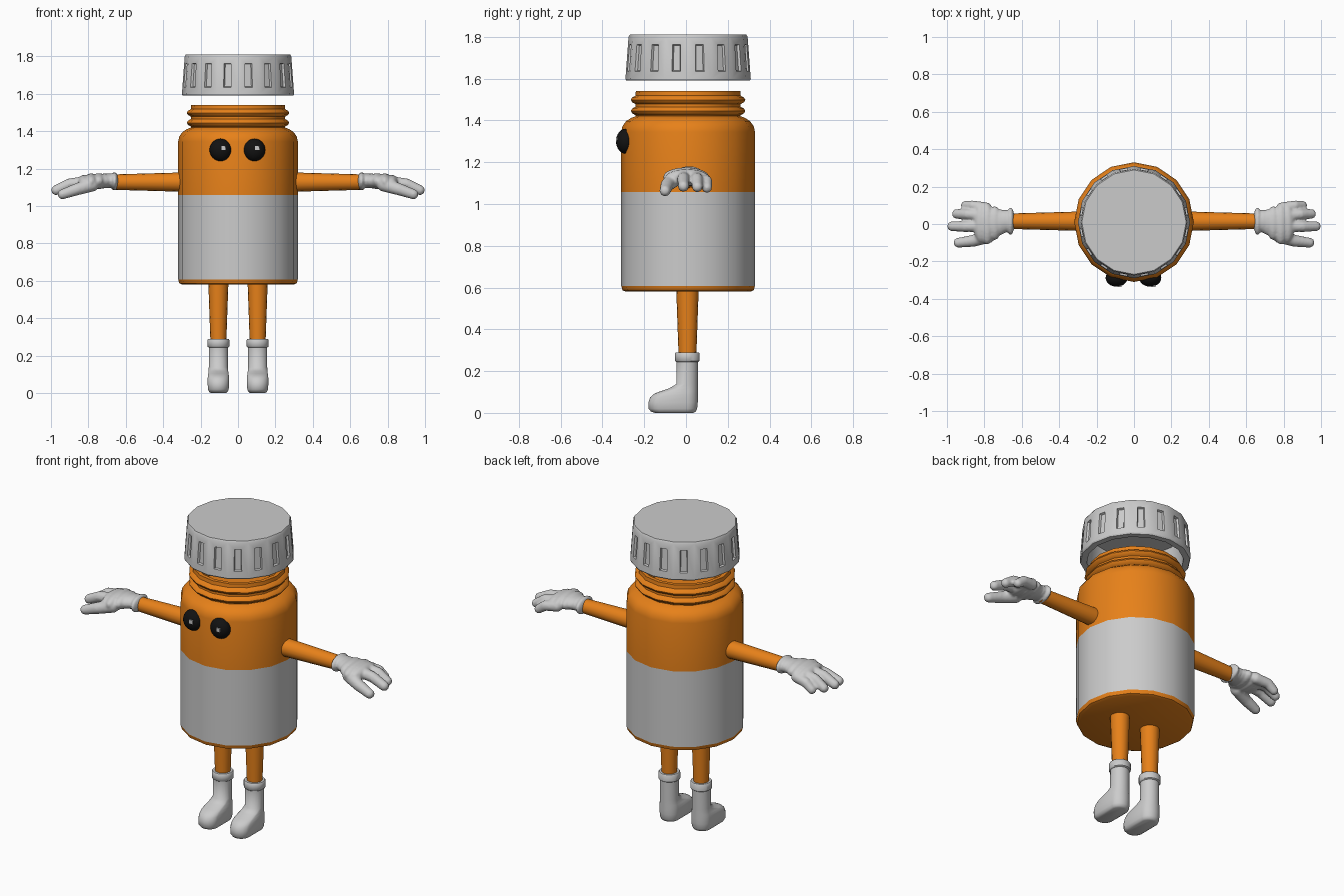
import bpy, bmesh, math
from mathutils import Vector, Matrix

if "Cube" in bpy.data.objects:
    bpy.data.objects.remove(bpy.data.objects["Cube"])

CY = 0.01      # the bottle sits slightly behind the origin
SIDES = 16


def material(name, rgb):
    m = bpy.data.materials.new(name)
    m.diffuse_color = (*rgb, 1)
    m.use_nodes = True
    m.node_tree.nodes["Principled BSDF"].inputs["Base Color"].default_value = m.diffuse_color
    return m


orange = material("orange", (0.80, 0.22, 0.01))
black = material("black", (0.006, 0.006, 0.006))


def finish(bm, name, mat=None, angle=35, mirror=False):
    me = bpy.data.meshes.new(name)
    bm.to_mesh(me)
    bm.free()
    ob = bpy.data.objects.new(name, me)
    bpy.context.collection.objects.link(ob)
    if mat:
        me.materials.append(mat)
    bpy.ops.object.select_all(action='DESELECT')
    ob.select_set(True)
    bpy.context.view_layer.objects.active = ob
    bpy.ops.object.shade_smooth_by_angle(angle=math.radians(angle))
    if mirror:
        ob.modifiers.new("mirror", 'MIRROR').use_mirror_merge = False
    return ob


def loft(rings, start=True, end=True):
    """Skin a stack of equal-length point rings, optionally capped."""
    bm = bmesh.new()
    vs = [[bm.verts.new(p) for p in r] for r in rings]
    n = len(vs[0])
    for a, b in zip(vs, vs[1:]):
        for i in range(n):
            j = (i + 1) % n
            bm.faces.new((a[i], a[j], b[j], b[i]))
    if start:
        bm.faces.new(vs[0][::-1])
    if end:
        bm.faces.new(vs[-1])
    return bm


def turn(i, n=SIDES, off=0.0):
    a = 2 * math.pi * (i + off) / n
    return math.cos(a), math.sin(a)


def lathe(profile, x=0, y=CY, **caps):
    return loft([[(x + r * turn(i)[0], y + r * turn(i)[1], z) for i in range(SIDES)]
                 for r, z in profile], **caps)


# Bottle: base, wrapped label, shoulder with threaded open neck
finish(lathe([(0.298, 0.58), (0.314, 0.587), (0.32, 0.608)], end=False), "bottle_base", orange)
finish(lathe([(0.32, 0.608), (0.32, 1.058)], start=False, end=False), "label")
neck = [(0.32, 1.058), (0.32, 1.345), (0.314, 1.372), (0.297, 1.396), (0.272, 1.412), (0.25, 1.42)]
for z in (1.445, 1.498):
    neck += [(0.252, z - 0.02), (0.268, z - 0.011), (0.274, z), (0.268, z + 0.011), (0.252, z + 0.02)]
neck += [(0.25, 1.54), (0.228, 1.54), (0.228, 1.40)]
finish(lathe(neck, start=False), "bottle_top", orange)

# Cap: hollow below, one recessed groove on each side face
bm = lathe([(0.255, 1.77), (0.262, 1.59), (0.296, 1.59), (0.30, 1.598), (0.285, 1.80), (0.279, 1.81)])
bm.normal_update()
sides = []
for f in bm.faces:
    c = f.calc_center_median()
    if math.hypot(c.x, c.y - CY) > 0.27 and 1.65 < c.z < 1.75:
        sides.append(f)
bmesh.ops.inset_individual(bm, faces=sides, thickness=0.037, use_even_offset=True)
bmesh.ops.inset_individual(bm, faces=sides, thickness=0.004, depth=-0.012, use_even_offset=True)
finish(bm, "cap", angle=30)

# Eyes with square highlights
for s, side in ((-1, "left"), (1, "right")):
    x = s * 0.09 - 0.003
    bm = bmesh.new()
    bmesh.ops.create_uvsphere(bm, u_segments=24, v_segments=16, radius=1,
                              matrix=Matrix.Translation((x, -0.288, 1.30)) @ Matrix.Diagonal((0.059, 0.047, 0.06, 1)))
    finish(bm, "eye_" + side, black, 60)
    bm = bmesh.new()
    bmesh.ops.create_cube(bm, size=1, matrix=Matrix.Translation((x + 0.016, -0.33, 1.31))
                          @ Matrix.Diagonal((0.022, 0.012, 0.022, 1)))
    finish(bm, "eye_highlight_" + side)

# Arms
AY, AZ = 0.015, 1.128
arm = [[(x, AY + r * turn(i)[0], AZ + r * turn(i)[1]) for i in range(SIDES)]
       for x, r in ((0.28, 0.052), (0.67, 0.041))]
finish(loft(arm), "arms", orange, mirror=True)

# Gloves: cuff, palm, three fingers and a thumb fused together
bm = bmesh.new()


def blob(c, size):
    bmesh.ops.create_uvsphere(bm, u_segments=14, v_segments=10, radius=1,
                              matrix=Matrix.Translation(c) @ Matrix.Diagonal((*size, 1)))


def digit(points, r0, r1):
    steps = 8
    total = (len(points) - 1) * steps
    for k in range(total + 1):
        s = min(k // steps, len(points) - 2)
        p = Vector(points[s]).lerp(Vector(points[s + 1]), k / steps - s)
        r = r0 + (r1 - r0) * k / total
        blob(p, (r, r, r))


blob((0.66, AY, 1.133), (0.022, 0.076, 0.049))
for x, y, z, wy, wz in ((0.69, AY, 1.135, 0.062, 0.040), (0.715, 0.01, 1.134, 0.070, 0.040),
                        (0.745, 0.005, 1.133, 0.092, 0.043), (0.785, 0.0, 1.13, 0.112, 0.045),
                        (0.82, 0.005, 1.127, 0.105, 0.040)):
    blob((x, y, z), (0.04, wy, wz))
digit([(0.79, 0.085, 1.118), (0.86, 0.098, 1.108), (0.90, 0.10, 1.078)], 0.031, 0.025)
digit([(0.80, 0.045, 1.13), (0.89, 0.052, 1.118), (0.948, 0.054, 1.082)], 0.032, 0.026)
digit([(0.80, -0.01, 1.13), (0.90, -0.013, 1.118), (0.972, -0.012, 1.085)], 0.033, 0.027)
digit([(0.78, -0.065, 1.115), (0.86, -0.09, 1.09), (0.938, -0.10, 1.063)], 0.038, 0.027)
gloves = finish(bm, "gloves", angle=180)
gloves.modifiers.clear()
rm = gloves.modifiers.new("fuse", 'REMESH')
rm.mode, rm.voxel_size, rm.use_smooth_shade = 'VOXEL', 0.007, True
sm = gloves.modifiers.new("soften", 'SMOOTH')
sm.factor, sm.iterations = 0.5, 4
gloves.modifiers.new("mirror", 'MIRROR').use_mirror_merge = False

# Legs
LX = 0.105
finish(lathe([(0.042, 0.26), (0.054, 0.60)], x=LX, y=0.007), "legs", orange, mirror=True)


# Boots: stadium-shaped slices from sole to shaft, then the cuff
def slice_ring(z, y0, y1, w):
    ring = []
    for i in range(20):
        c, s = turn(i, 20, 0.5)
        ring.append((LX + w * c, w * s + (y1 - w if s > 0 else y0 + w), z))
    return ring


boot = [(0.0, -0.150, 0.035, 0.040), (0.006, -0.168, 0.047, 0.050), (0.02, -0.18, 0.054, 0.056),
        (0.05, -0.181, 0.057, 0.058), (0.075, -0.172, 0.057, 0.058), (0.092, -0.152, 0.057, 0.057),
        (0.104, -0.122, 0.057, 0.055), (0.118, -0.08, 0.057, 0.053), (0.138, -0.047, 0.057, 0.052),
        (0.25, -0.046, 0.058, 0.052)]
finish(loft([slice_ring(*b) for b in boot]), "boots", angle=60, mirror=True)
cuff = [(0.244, -0.047, 0.059, 0.053), (0.249, -0.053, 0.066, 0.059),
        (0.285, -0.053, 0.066, 0.059), (0.29, -0.049, 0.062, 0.055)]
finish(loft([slice_ring(*b) for b in cuff]), "boot_cuffs", angle=50, mirror=True)
